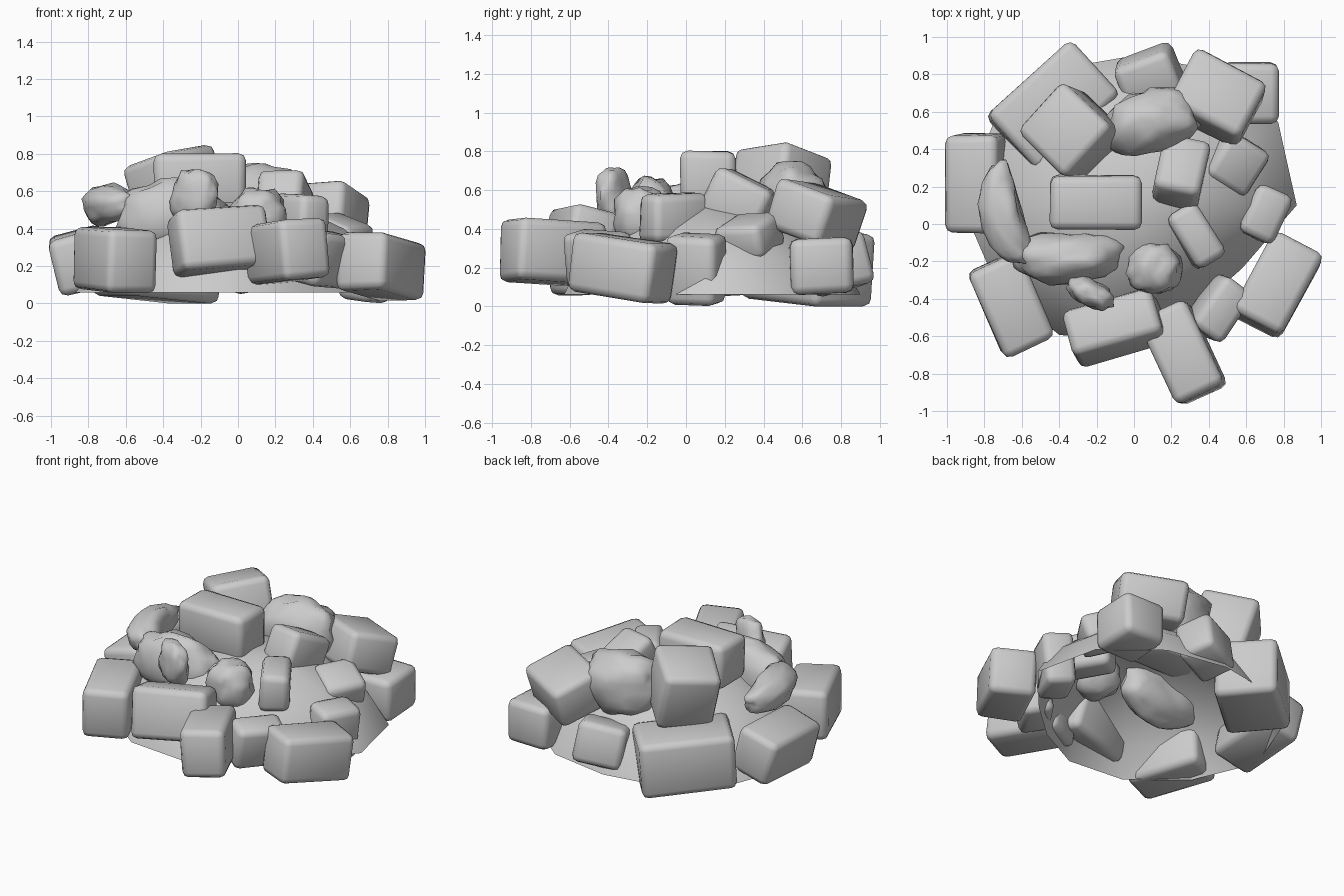
import bpy, bmesh, random
from math import radians, sin, cos, pi
from mathutils import Matrix, Vector, noise

if "Cube" in bpy.data.objects:
    bpy.data.objects.remove(bpy.data.objects["Cube"])

random.seed(4)


def finish(bm, name, matrix=Matrix()):
    bmesh.ops.transform(bm, matrix=matrix, verts=bm.verts)
    bmesh.ops.recalc_face_normals(bm, faces=bm.faces)
    for f in bm.faces:
        f.smooth = True
    mesh = bpy.data.meshes.new(name)
    bm.to_mesh(mesh)
    bm.free()
    ob = bpy.data.objects.new(name, mesh)
    bpy.context.collection.objects.link(ob)
    return ob


def placed(loc, yaw, tx, ty):
    # yaw first, then tilt about the world axes
    return (Matrix.Translation(loc) @ Matrix.Rotation(radians(ty), 4, 'Y')
            @ Matrix.Rotation(radians(tx), 4, 'X') @ Matrix.Rotation(radians(yaw), 4, 'Z'))


def block(name, loc, size, yaw=0, tx=0, ty=0):
    bm = bmesh.new()
    bmesh.ops.create_cube(bm, size=1)
    for v in bm.verts:
        v.co = Vector(c * s + random.uniform(-.006, .006) for c, s in zip(v.co, size))
    bmesh.ops.bevel(bm, geom=bm.edges[:], offset=.042, segments=2, profile=.5, affect='EDGES')
    finish(bm, name, placed(loc, yaw, tx, ty))


def lump(name, loc, size, yaw=0, tx=0, ty=0, bend=0):
    bm = bmesh.new()
    bmesh.ops.create_icosphere(bm, subdivisions=3, radius=.5)
    for v in bm.verts:
        # squarish ellipsoid with gentle dents
        p = v.co * .5 / sum(abs(c) ** 2.4 for c in v.co) ** (1 / 2.4)
        p *= 1 + .2 * noise.noise(v.co * 4.5 + Vector(loc) * 7)
        v.co = Vector(c * s for c, s in zip(p, size))
        v.co.y += bend * (p.x * p.x * 4 - .4)
    finish(bm, name, placed(loc, yaw, tx, ty))


# open-bottomed earth mound with an uneven rim
rim = [.87, .89, .84, .80, .84, .87, .92, .85, .80, .73, .65, .67]
profile = [(1, .06), (.87, .25), (.65, .40), (.36, .52)]
bm = bmesh.new()
rings = [[bm.verts.new((r * k * cos(i * pi / 6), .1 + r * k * sin(i * pi / 6), z))
          for i, r in enumerate(rim)] for k, z in profile]
for a, b in zip(rings, rings[1:]):
    for i in range(12):
        j = (i + 1) % 12
        bm.faces.new((a[i], a[j], b[j], b[i]))
peak = bm.verts.new((0, .1, .56))
for i in range(12):
    bm.faces.new((rings[-1][i], rings[-1][(i + 1) % 12], peak))
finish(bm, "mound")

# outer ring of large blocks
block("back_left_block", (-.435, .63, .205), (.60, .40, .37), 42, -3, 3)
block("back_block", (.08, .79, .22), (.32, .25, .28), 20, 15, -4)
block("back_right_low_block", (.62, .70, .21), (.31, .33, .29), 0, 2)
block("back_right_block", (.44, .67, .475), (.43, .35, .27), -28, -18, 4)
block("left_block", (-.84, .22, .23), (.29, .52, .31), -1, 3, -14)
block("front_left_block", (-.655, -.43, .235), (.30, .50, .33), 24, 2, 2)
block("front_block", (-.10, -.555, .335), (.50, .26, .33), 16, -12, -8)
block("front_right_block", (.26, -.69, .28), (.28, .50, .32), 25, -2, -4)
block("right_front_block", (.765, -.33, .20), (.30, .49, .31), -28, -7, 3)
block("right_low_block", (.69, .055, .19), (.20, .28, .36), -25, 0, 6)
block("right_small_block", (.45, -.45, .24), (.20, .32, .29), -35, 4, 12)

# upper blocks
block("top_back_block", (-.33, .49, .60), (.37, .37, .40), 47, -6, -15)
block("top_slab", (-.205, .115, .65), (.49, .29, .30))
block("upper_right_block", (.25, .275, .54), (.25, .33, .26), -14, -26, 4)
block("upper_right_slab", (.33, -.06, .455), (.19, .34, .25), 32, 0, 2)
block("right_slope_block", (.54, .33, .36), (.27, .27, .19), -30, 12, 14)

# worn rounded stones
lump("back_stone", (.09, .54, .54), (.50, .33, .42), 14, 0, 0, -.03)
lump("left_stone", (-.69, .05, .53), (.56, .22, .21), 104, 0, -10, -.05)
lump("middle_stone", (-.35, -.17, .46), (.60, .27, .40), 2, 0, 0, .03)
lump("front_small_stone", (-.23, -.37, .57), (.26, .14, .30), -25, 8, 10)
lump("round_stone", (.11, -.24, .47), (.29, .27, .30))
